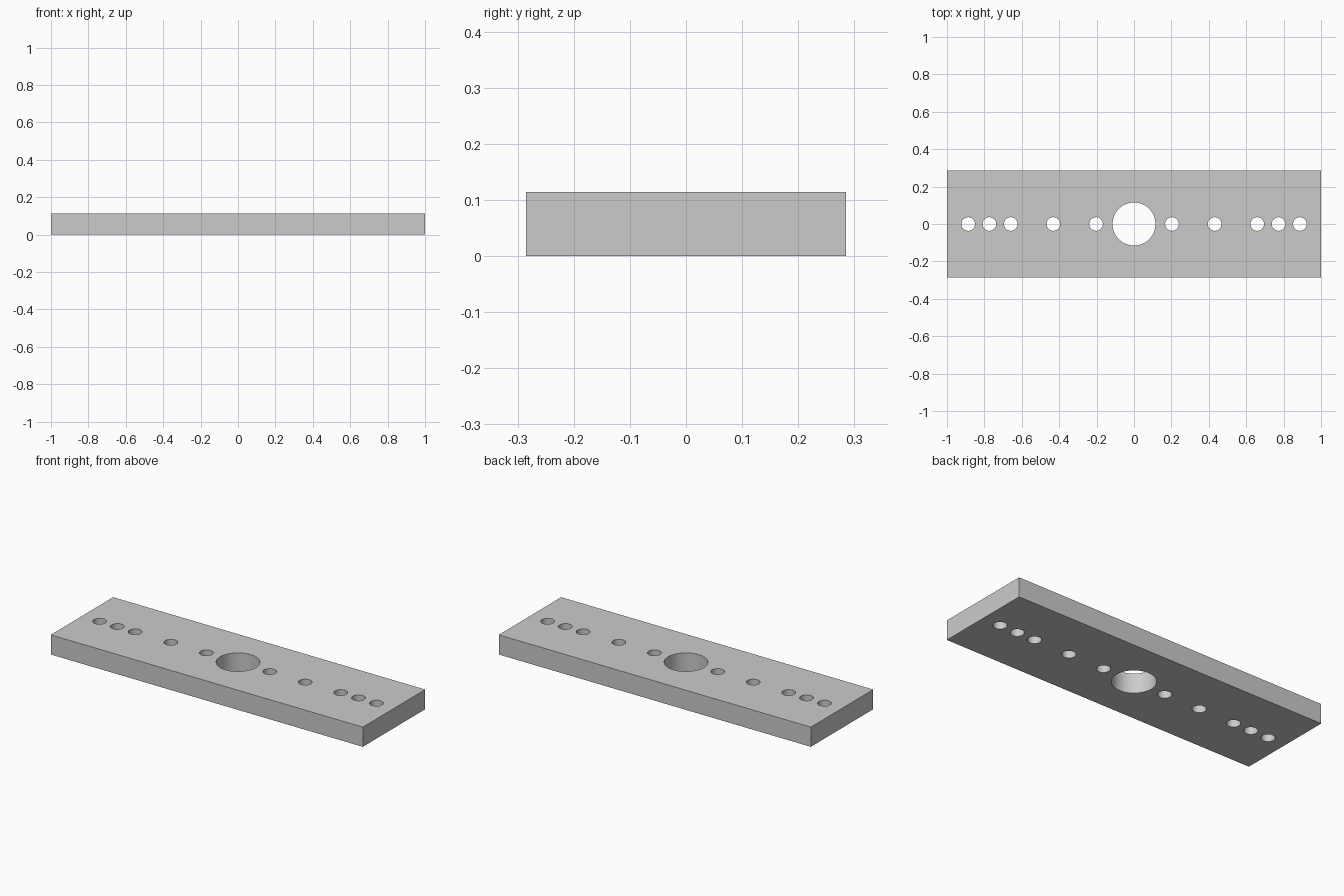
import bpy
import bmesh
from mathutils import Matrix

if "Cube" in bpy.data.objects:
    bpy.data.objects.remove(bpy.data.objects["Cube"])

LENGTH, WIDTH, THICK = 2.0, 0.571, 0.114
BIG_R, SMALL_R = 0.115, 0.0365
HOLE_X = (0.203, 0.431, 0.659, 0.773, 0.887)


def new_object(name, bm):
    mesh = bpy.data.meshes.new(name)
    bm.to_mesh(mesh)
    bm.free()
    obj = bpy.data.objects.new(name, mesh)
    bpy.context.collection.objects.link(obj)
    return obj


def add_pin(bm, x, radius, sides):
    bmesh.ops.create_cone(bm, cap_ends=True, segments=sides, radius1=radius, radius2=radius,
                          depth=THICK * 2, matrix=Matrix.Translation((x, 0, THICK / 2)))


# Flat rectangular plate
bm = bmesh.new()
bmesh.ops.create_cube(bm, size=1, matrix=Matrix.Translation((0, 0, THICK / 2))
                      @ Matrix.Diagonal((LENGTH, WIDTH, THICK, 1)))
plate = new_object("drilled_plate", bm)

# Cutter: central bore and mirrored row of small holes
bm = bmesh.new()
add_pin(bm, 0, BIG_R, 64)
for x in HOLE_X:
    for side in (-1, 1):
        add_pin(bm, side * x, SMALL_R, 32)
cutter = new_object("hole_cutter", bm)
cutter.hide_render = True

# Drill the holes
drill = plate.modifiers.new("holes", 'BOOLEAN')
drill.operation = 'DIFFERENCE'
drill.solver = 'EXACT'
drill.object = cutter
bpy.context.view_layer.objects.active = plate
plate.select_set(True)
bpy.ops.object.modifier_apply(modifier=drill.name)
bpy.data.objects.remove(cutter)

# Smooth bore walls, sharp rims
bpy.ops.object.shade_smooth_by_angle()
